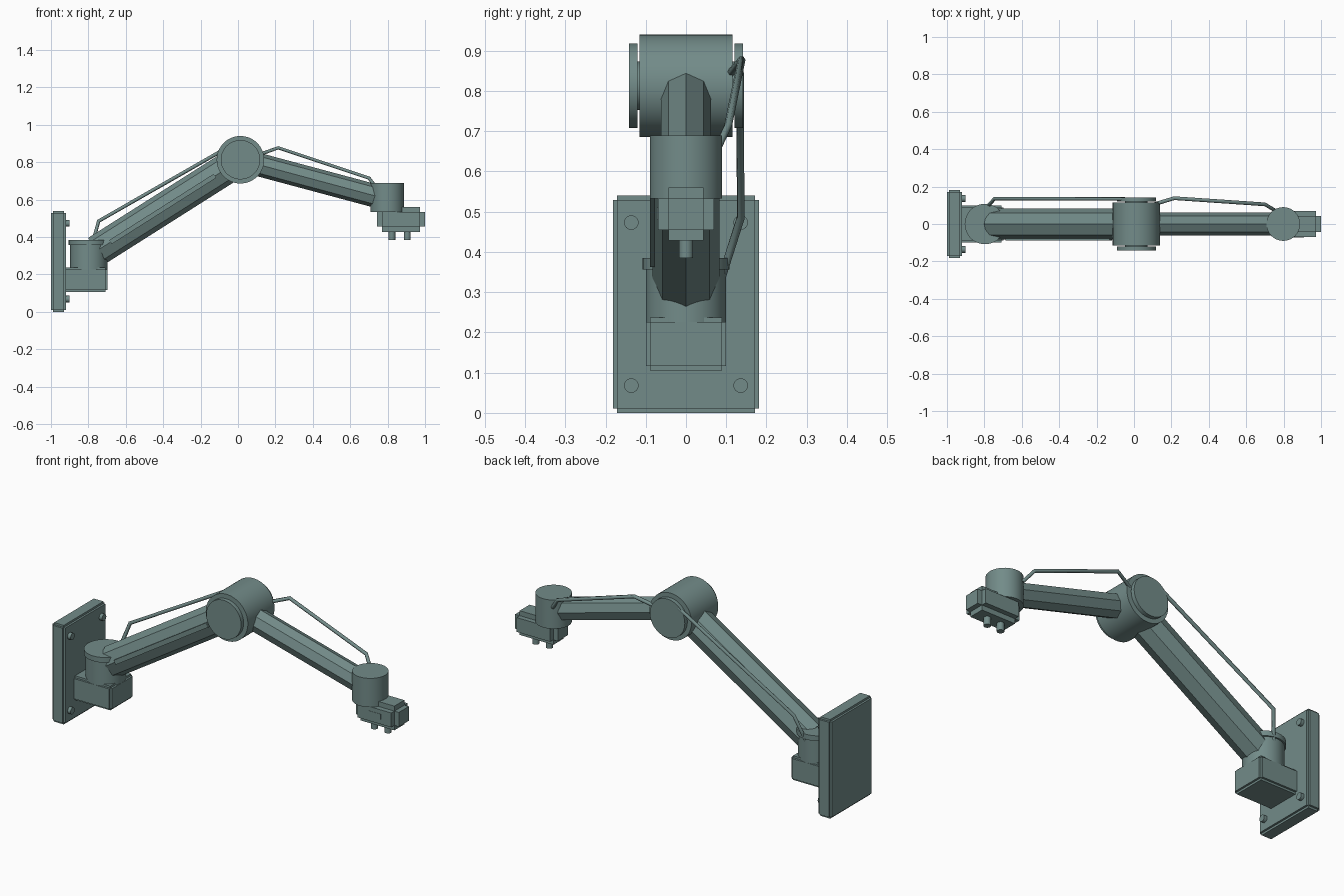
import bpy, math
from mathutils import Vector, Matrix

if "Cube" in bpy.data.objects:
    bpy.data.objects.remove(bpy.data.objects["Cube"])


def box(name, centre, size, rot_y=0.0):
    bpy.ops.mesh.primitive_cube_add(size=1, location=centre, rotation=(0, rot_y, 0))
    ob = bpy.context.object
    ob.name = name
    ob.scale = size
    bpy.ops.object.transform_apply(location=False, rotation=False, scale=True)
    return ob


def stepped_box(name, lo, hi, step):
    """Block with stepped edges: three overlapping boxes, each full size on one axis."""
    lo, hi = Vector(lo), Vector(hi)
    parts = []
    for axis in range(3):
        size = hi - lo - Vector((2 * step,) * 3)
        size[axis] += 2 * step
        parts.append(box(name, (lo + hi) / 2, size))
    for p in parts:
        p.select_set(True)
    bpy.context.view_layer.objects.active = parts[0]
    bpy.ops.object.join()
    bpy.context.object.name = name


def rod(name, a, b, radius, sides=48, smooth=True):
    """Cylinder from a to b; a corner of the section points up for tilted rods."""
    a, b = Vector(a), Vector(b)
    z = (b - a).normalized()
    y = Vector((0, 1, 0)) if abs(z.y) < 0.9 else Vector((1, 0, 0))
    x = y.cross(z).normalized()
    y = z.cross(x)
    bpy.ops.mesh.primitive_cylinder_add(vertices=sides, radius=radius, depth=(b - a).length)
    ob = bpy.context.object
    ob.name = name
    ob.matrix_world = Matrix.Translation((a + b) / 2) @ Matrix((x, y, z)).transposed().to_4x4()
    if smooth:
        bpy.ops.object.shade_smooth_by_angle(angle=math.radians(30))
    return ob


def cable(name, points, radius=0.01):
    cu = bpy.data.curves.new(name, 'CURVE')
    cu.dimensions = '3D'
    cu.bevel_depth = radius
    cu.bevel_resolution = 1
    cu.use_fill_caps = True
    sp = cu.splines.new('POLY')
    sp.points.add(len(points) - 1)
    for p, co in zip(sp.points, points):
        p.co = (*co, 1)
    bpy.context.collection.objects.link(bpy.data.objects.new(name, cu))


# Wall plate with four bolts
stepped_box("wall_plate", (-1, -0.182, 0), (-0.92, 0.182, 0.54), 0.011)
for y in (-0.136, 0.136):
    for z in (0.068, 0.473):
        rod("plate_bolt", (-0.935, y, z), (-0.902, y, z), 0.018, 24)

# Base bracket and turning shoulder
stepped_box("base_bracket", (-0.935, -0.1, 0.105), (-0.697, 0.1, 0.237), 0.011)
rod("shoulder_post", (-0.797, 0, 0.22), (-0.797, 0, 0.36), 0.1)
rod("shoulder_cap", (-0.797, 0, 0.357), (-0.797, 0, 0.385), 0.108)

# Octagonal arm segments
elbow = Vector((0.013, 0, 0.813))
start = Vector((-0.757, 0, 0.325))
rod("upper_arm", start, elbow, 0.083, 8, False)
wrist = Vector((0.77, 0, 0.61))
rod("forearm", elbow, wrist, 0.062, 8, False)

# Thin strip on the front side of the upper arm
d = elbow - start
mid = start.lerp(elbow, 0.46)
box("arm_strip", (mid.x, -0.079, mid.z), (0.66, 0.02, 0.025), -math.atan2(d.z, d.x))

# Elbow barrel with end discs on short necks
rod("elbow_barrel", elbow - Vector((0, 0.115, 0)), elbow + Vector((0, 0.115, 0)), 0.127, 64)
for s in (-1, 1):
    rod("elbow_neck", elbow + Vector((0, s * 0.11, 0)), elbow + Vector((0, s * 0.125, 0)), 0.06)
    rod("elbow_disc", elbow + Vector((0, s * 0.12, 0)), elbow + Vector((0, s * 0.142, 0)), 0.105, 64)

# Wrist and tool head
rod("wrist_barrel", (0.798, 0, 0.533), (0.798, 0, 0.69), 0.09)
stepped_box("tool_head", (0.743, -0.07, 0.428), (1.0, 0.07, 0.56), 0.027)
box("tool_label_plate", (0.87, -0.0685, 0.495), (0.08, 0.006, 0.03))
for x in (0.823, 0.905):
    rod("tool_nozzle", (x, 0, 0.385), (x, 0, 0.45), 0.018, 24)

# Cables along the back side
cable("upper_cable", [(-0.785, 0.09, 0.34), (-0.745, 0.136, 0.485), (-0.05, 0.134, 0.882)])
cable("fore_cable", [(0.09, 0.10, 0.832), (0.215, 0.138, 0.877), (0.70, 0.105, 0.715), (0.75, 0.075, 0.65)])

# Dark green-grey paint on every part
paint = bpy.data.materials.new("dark_green_grey")
paint.diffuse_color = (0.11, 0.165, 0.155, 1)
paint.use_nodes = True
paint.node_tree.nodes["Principled BSDF"].inputs["Base Color"].default_value = paint.diffuse_color
paint.diffuse_color = (0.17, 0.26, 0.25, 1)
paint.use_nodes = True
paint.node_tree.nodes["Principled BSDF"].inputs["Base Color"].default_value = paint.diffuse_color
for ob in bpy.context.scene.objects:
    ob.data.materials.clear()
    ob.data.materials.append(paint)
